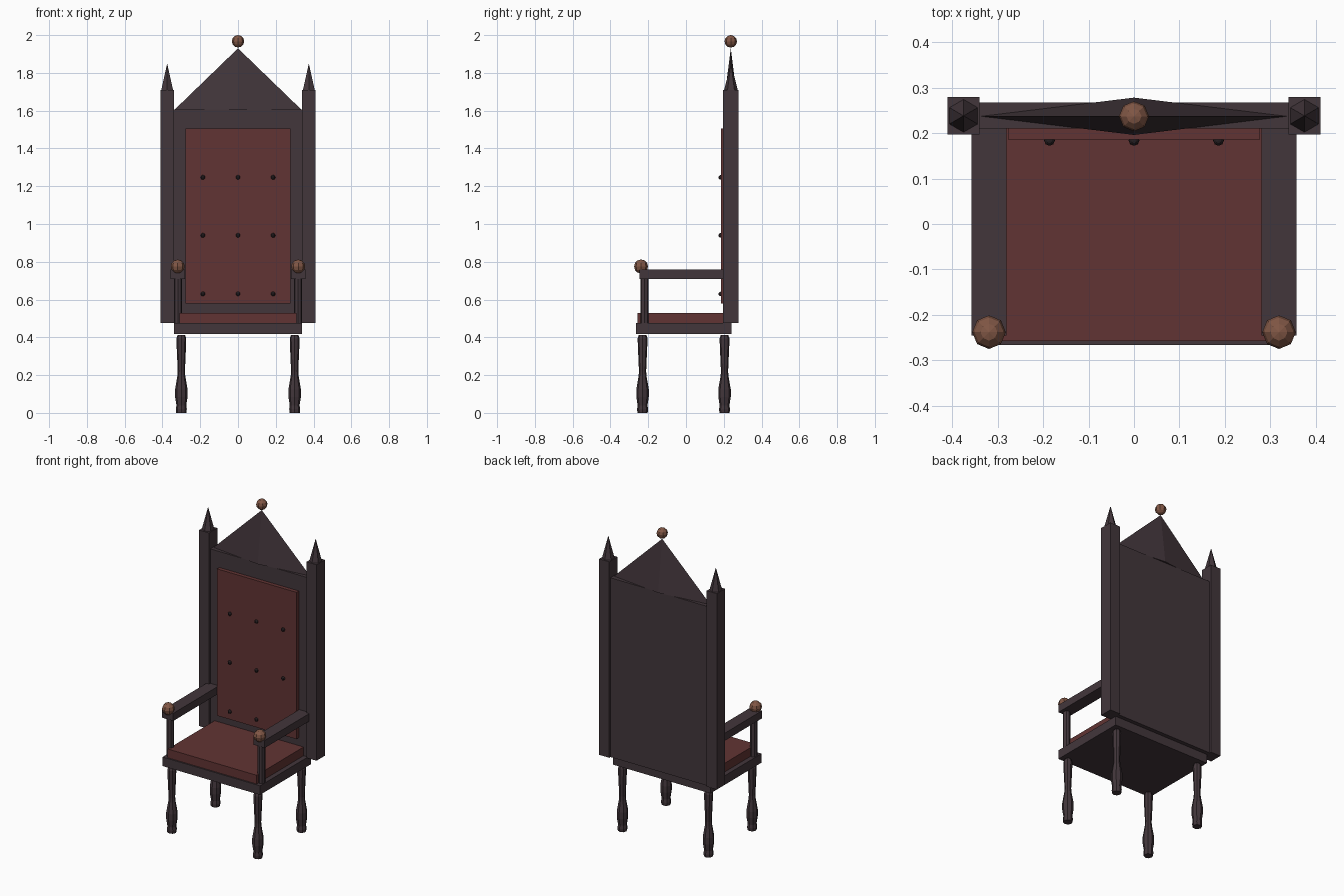
import bpy
import bmesh
from math import pi, sin, cos
from mathutils import Matrix

cube = bpy.data.objects.get("Cube")
if cube:
    bpy.data.objects.remove(cube, do_unlink=True)


def material(name, rgb):
    m = bpy.data.materials.new(name)
    m.use_nodes = True
    col = (*rgb, 1)
    m.diffuse_color = col
    bsdf = next(n for n in m.node_tree.nodes if n.type == 'BSDF_PRINCIPLED')
    bsdf.inputs["Base Color"].default_value = col
    return m


WOOD = material("dark wood", (0.055, 0.037, 0.044))
RED = material("red upholstery", (0.12, 0.034, 0.033))
BROWN = material("brown knob wood", (0.22, 0.095, 0.06))
BLACK = material("dark button", (0.02, 0.014, 0.016))


def finish(bm, name, mat):
    bmesh.ops.recalc_face_normals(bm, faces=bm.faces)
    me = bpy.data.meshes.new(name)
    bm.to_mesh(me)
    bm.free()
    me.materials.append(mat)
    ob = bpy.data.objects.new(name, me)
    bpy.context.collection.objects.link(ob)
    return ob


def box(name, mat, x, y, z):
    """Box from (min, max) ranges."""
    bm = bmesh.new()
    r = (x, y, z)
    mid = [(a + b) / 2 for a, b in r]
    size = [b - a for a, b in r]
    bmesh.ops.create_cube(
        bm, size=1, matrix=Matrix.Translation(mid) @ Matrix.Diagonal((*size, 1)))
    return finish(bm, name, mat)


def lathe(name, mat, profile, loc, sides, sx=1, sy=1):
    """Turned part from (radius, height) points, first vertex on y."""
    bm = bmesh.new()
    rings = []
    for r, z in profile:
        if r == 0:
            rings.append([bm.verts.new((loc[0], loc[1], loc[2] + z))])
            continue
        rings.append([bm.verts.new((loc[0] + r * sx * sin(2 * pi * i / sides),
                                    loc[1] + r * sy * cos(2 * pi * i / sides),
                                    loc[2] + z)) for i in range(sides)])
    for a, b in zip(rings, rings[1:]):
        for i in range(sides):
            j = (i + 1) % sides
            if len(b) == 1:
                bm.faces.new((a[i], a[j], b[0]))
            else:
                bm.faces.new((a[i], a[j], b[j], b[i]))
    for ring in (rings[0], rings[-1]):
        if len(ring) > 1:
            bm.faces.new(ring)
    return finish(bm, name, mat)


def ball(name, mat, loc, r):
    bm = bmesh.new()
    bmesh.ops.create_uvsphere(bm, u_segments=8, v_segments=6, radius=r,
                              matrix=Matrix.Translation(loc))
    return finish(bm, name, mat)


# Seat
box("seat_frame", WOOD, (-0.34, 0.34), (-0.266, 0.242), (0.418, 0.475))
box("seat_cushion", RED, (-0.31, 0.31), (-0.257, 0.21), (0.475, 0.53))

# Back
box("back_panel", WOOD, (-0.34, 0.34), (0.21, 0.267), (0.475, 1.605))
box("back_cushion", RED, (-0.277, 0.277), (0.186, 0.21), (0.58, 1.505))
for row, z in enumerate((0.63, 0.94, 1.247)):
    for col in (-1, 0, 1):
        ball(f"button_{row}_{col + 1}", BLACK, (col * 0.186, 0.184, z), 0.012)

# Gable and its finial
lathe("gable", WOOD, [(1, 0), (0, 0.325)], (0, 0.237, 1.605), 4, 0.336, 0.041)
ball("gable_finial", BROWN, (0, 0.237, 1.967), 0.033)

# Turned leg, bottom to top
leg = [(0.027, 0), (0.029, 0.02), (0.026, 0.04), (0.033, 0.085), (0.033, 0.125),
       (0.021, 0.195), (0.019, 0.22), (0.025, 0.355), (0.026, 0.395), (0.02, 0.412)]

for side, s in (("left", 1), ("right", -1)):
    def span(a, b):
        return tuple(sorted((s * a, s * b)))

    # Back post with spire
    box(f"{side}_post", WOOD, span(0.34, 0.41), (0.197, 0.279), (0.475, 1.71))
    lathe(f"{side}_spire", WOOD, [(0.036, 0), (0, 0.14)], (s * 0.375, 0.238, 1.71), 6)
    # Arm
    box(f"{side}_armrest", WOOD, span(0.28, 0.358), (-0.245, 0.21), (0.71, 0.758))
    lathe(f"{side}_arm_support", WOOD, [(0.022, 0), (0.022, 0.24)],
          (s * 0.318, -0.22, 0.473), 8)
    ball(f"{side}_arm_knob", BROWN, (s * 0.319, -0.238, 0.775), 0.037)
    # Legs
    for end, y in (("front", -0.23), ("back", 0.204)):
        lathe(f"{side}_{end}_leg", WOOD, leg, (s * 0.3, y, 0), 8)
